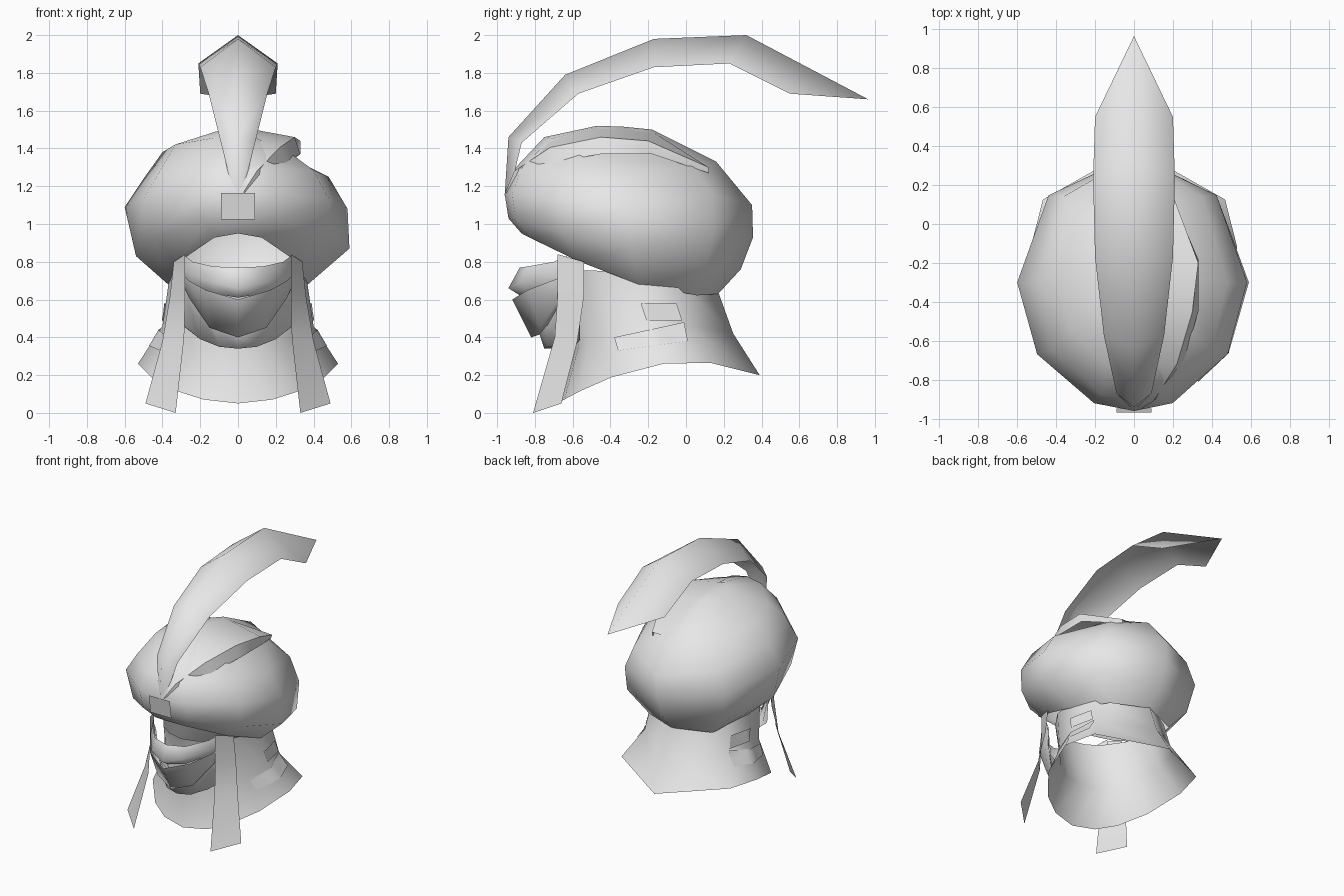
import bpy, bmesh, math
from mathutils import Vector
from mathutils.bvhtree import BVHTree

if "Cube" in bpy.data.objects:
    bpy.data.objects.remove(bpy.data.objects["Cube"])

cloth = bpy.data.materials.new("pale_grey")
cloth.diffuse_color = (0.8, 0.8, 0.8, 1)
cloth.use_nodes = True
cloth.node_tree.nodes["Principled BSDF"].inputs["Base Color"].default_value = cloth.diffuse_color


def finish(name, bm, angle=50, recalc=True):
    """Turn a bmesh into a named, smooth shaded object."""
    bmesh.ops.remove_doubles(bm, verts=bm.verts, dist=0.0005)
    if recalc:
        bmesh.ops.recalc_face_normals(bm, faces=bm.faces)
    me = bpy.data.meshes.new(name)
    bm.to_mesh(me)
    bm.free()
    me.materials.append(cloth)
    ob = bpy.data.objects.new(name, me)
    bpy.context.collection.objects.link(ob)
    bpy.ops.object.select_all(action='DESELECT')
    ob.select_set(True)
    bpy.context.view_layer.objects.active = ob
    bpy.ops.object.shade_smooth_by_angle(angle=math.radians(angle))
    return ob


def sheet(bm, rows, closed=False):
    """Bridge successive rows of points with quads."""
    vs = [[bm.verts.new(p) for p in r] for r in rows]
    n = len(rows[0])
    for a, b in zip(vs, vs[1:]):
        for i in range(n if closed else n - 1):
            j = (i + 1) % n
            bm.faces.new((a[i], a[j], b[j], b[i]))
    return vs


def mirror_row(half):
    """Full row from points running from the centre outwards."""
    return [(-x, y, z) for x, y, z in half[:0:-1]] + list(half)


def ring(angles, front, back, side_y, left, right):
    """Loop through front (y, z), back (y, z) and left/right (width, z)."""
    pts = []
    for deg in angles + [-d for d in angles[-2:0:-1]]:
        a = math.radians(deg)
        s, c = math.sin(a), math.cos(a)
        w, sz = right if deg >= 0 else left

        def blend(f, m, b):
            return m + (f - b) / 2 * c + ((f + b) / 2 - m) * c * c
        pts.append((w * s, blend(front[0], side_y, back[0]), blend(front[1], sz, back[1])))
    return pts


# Turban dome, slightly lopsided
TA = [0, 20, 56, 90, 133, 180]
bm = bmesh.new()
rows = sheet(bm, [
    ring(TA, (-0.87, 0.95), (0.17, 0.63), -0.25, (0.37, 0.68), (0.37, 0.68)),
    ring(TA, (-0.94, 1.03), (0.29, 0.76), -0.30, (0.54, 0.83), (0.59, 0.87)),
    ring(TA, (-0.96, 1.16), (0.355, 0.93), -0.30, (0.60, 1.09), (0.58, 1.08)),
    ring(TA, (-0.91, 1.29), (0.35, 1.10), -0.30, (0.50, 1.24), (0.48, 1.25)),
    ring(TA, (-0.75, 1.46), (0.16, 1.33), -0.28, (0.40, 1.38), (0.31, 1.335)),
    ring(TA, (-0.47, 1.52), (-0.18, 1.50), -0.31, (0.10, 1.48), (0.10, 1.47)),
], closed=True)
top = bm.verts.new((0, -0.33, 1.515))
n = len(rows[-1])
for i in range(n):
    bm.faces.new((rows[-1][i], rows[-1][(i + 1) % n], top))
finish("turban", bm, 80)

# Overlapping wrap fold on the right of the turban
bm = bmesh.new()
sheet(bm, [
    [(0.0, -0.945, 1.16), (0.01, -0.90, 1.29), (0.03, -0.73, 1.46), (0.03, -0.47, 1.51), (0.03, -0.18, 1.49), (0.10, 0.12, 1.30)],
    [(0.03, -0.955, 1.17), (0.10, -0.91, 1.28), (0.22, -0.72, 1.405), (0.30, -0.45, 1.46), (0.33, -0.20, 1.44), (0.21, 0.12, 1.30)],
    [(0.04, -0.945, 1.15), (0.13, -0.88, 1.24), (0.26, -0.69, 1.33), (0.33, -0.45, 1.37), (0.33, -0.18, 1.37), (0.20, 0.12, 1.27)],
])
finish("wrap_fold", bm, 40)

# Flared neck guard with a chin hollow at the front
NA = [0, 20, 37, 60, 90, 118, 180]
bm = bmesh.new()
sheet(bm, [
    ring(NA, (-0.70, 0.75), (0.16, 0.67), -0.25, (0.36, 0.74), (0.36, 0.74)),
    ring(NA, (-0.59, 0.34), (0.25, 0.42), -0.20, (0.40, 0.46), (0.40, 0.46)),
    ring(NA, (-0.68, 0.05), (0.39, 0.20), -0.12, (0.53, 0.26), (0.53, 0.26)),
], closed=True)
bm.normal_update()
tree = BVHTree.FromBMesh(bm)
finish("neck_guard", bm, 75)

# Thin ear plates following the neck guard: corners as (y, z)
for side, label in ((1, "right"), (-1, "left")):
    for part, (a, b, c, d) in (("lower", [(-0.38, 0.40), (-0.01, 0.48), (0.01, 0.38), (-0.36, 0.33)]),
                               ("upper", [(-0.24, 0.58), (-0.05, 0.58), (-0.02, 0.49), (-0.21, 0.49)])):
        bm = bmesh.new()
        grid = []
        for v in (0, 0.25, 0.5, 0.75, 1):
            row = []
            for k in range(9):
                u = k / 8
                y, z = [(a[i] * (1 - u) + b[i] * u) * (1 - v) + (d[i] * (1 - u) + c[i] * u) * v for i in (0, 1)]
                hit = tree.ray_cast(Vector((side * 2, y, z)), Vector((-side, 0, 0)))[0]
                row.append((hit.x + side * 0.009, y, z))
            grid.append(row)
        sheet(bm, grid)
        finish("ear_plate_%s_%s" % (part, label), bm)

# Layered face guard: nose band, cheek band, chin band
bands = {
    "nose_band": [
        [(0, -0.88, 0.77), (0.13, -0.84, 0.775), (0.24, -0.70, 0.80), (0.28, -0.63, 0.83)],
        [(0, -0.94, 0.66), (0.13, -0.88, 0.69), (0.25, -0.72, 0.73), (0.29, -0.62, 0.76)],
        [(0, -0.86, 0.61), (0.12, -0.82, 0.63), (0.24, -0.70, 0.68), (0.29, -0.60, 0.72)]],
    "cheek_band": [
        [(0, -0.92, 0.60), (0.17, -0.84, 0.65), (0.26, -0.71, 0.70), (0.30, -0.60, 0.74)],
        [(0, -0.82, 0.40), (0.15, -0.77, 0.45), (0.26, -0.67, 0.61), (0.30, -0.59, 0.70)],
        [(0, -0.76, 0.42), (0.14, -0.72, 0.47), (0.24, -0.64, 0.61), (0.30, -0.58, 0.70)]],
    "chin_band": [
        [(0, -0.78, 0.43), (0.14, -0.74, 0.48), (0.24, -0.66, 0.62), (0.30, -0.59, 0.70)],
        [(0, -0.75, 0.34), (0.10, -0.73, 0.35), (0.20, -0.65, 0.39), (0.30, -0.57, 0.47)],
        [(0, -0.60, 0.34), (0.10, -0.59, 0.35), (0.20, -0.56, 0.39), (0.29, -0.56, 0.46)]],
}
for name, halves in bands.items():
    bm = bmesh.new()
    sheet(bm, [mirror_row(h) for h in halves])
    finish(name, bm, 100)

# Hanging cloth strips beside the face: inner edge and outer edge
inner = [(0.28, -0.68, 0.84), (0.28, -0.68, 0.62), (0.285, -0.695, 0.40), (0.33, -0.81, 0.0)]
outer = [(0.34, -0.54, 0.80), (0.36, -0.54, 0.62), (0.40, -0.575, 0.38), (0.49, -0.66, 0.05)]
for side, label in ((1, "right"), (-1, "left")):
    bm = bmesh.new()
    sheet(bm, [[(side * x, y, z) for x, y, z in edge] for edge in (inner, outer)])
    finish("cloth_strip_" + label, bm)

# Plume: arched spine with drooping side edges
spine = [(-0.96, 1.15), (-0.94, 1.46), (-0.64, 1.79), (-0.17, 1.98), (0.32, 2.0), (0.965, 1.66)]
edges = [(0.03, -0.93, 1.18), (0.09, -0.87, 1.43), (0.155, -0.57, 1.69),
         (0.20, -0.17, 1.83), (0.21, 0.23, 1.85), (0.20, 0.55, 1.69)]
bm = bmesh.new()
mid = [bm.verts.new((0, y, z)) for y, z in spine]
for side in (1, -1):
    e = [bm.verts.new((side * x, y, z)) for x, y, z in edges]
    for i in range(4):
        bm.faces.new((mid[i], mid[i + 1], e[i + 1], e[i]))
    bm.faces.new((mid[4], e[5], e[4]))
    bm.faces.new((mid[4], mid[5], e[5]))
finish("plume", bm, 89)

# Brooch plate at the plume base, leaning slightly forward
bm = bmesh.new()
sheet(bm, [[(-0.09, -0.947, 1.025), (0.09, -0.947, 1.025)],
           [(-0.09, -0.968, 1.165), (0.09, -0.968, 1.165)]])
finish("brooch", bm, 30, recalc=False)
